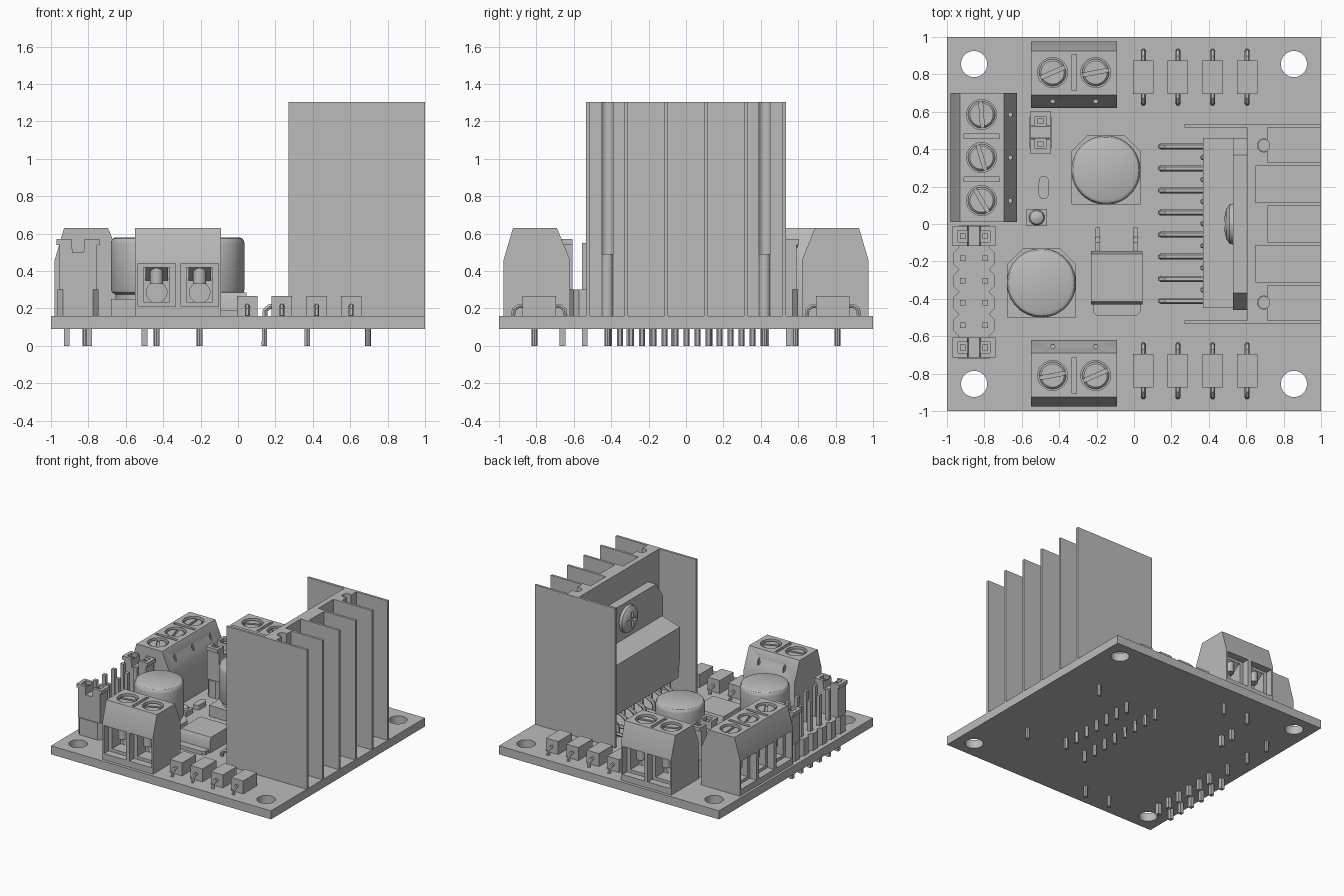
import bpy, bmesh, math
from mathutils import Matrix, Vector

if "Cube" in bpy.data.objects:
    bpy.data.objects.remove(bpy.data.objects["Cube"])

grey = bpy.data.materials.new("plain grey")
grey.use_nodes = True
grey.diffuse_color = (0.5, 0.5, 0.5, 1)
grey.node_tree.nodes["Principled BSDF"].inputs["Base Color"].default_value = (0.5, 0.5, 0.5, 1)

parts = []
BOARD = 0.16


def finish(name, bm):
    bmesh.ops.recalc_face_normals(bm, faces=bm.faces)
    me = bpy.data.meshes.new(name)
    bm.to_mesh(me)
    bm.free()
    me.materials.append(grey)
    ob = bpy.data.objects.new(name, me)
    bpy.context.collection.objects.link(ob)
    parts.append(ob)
    return ob


def prism(name, outline, lo, hi, axis="z"):
    """Extrude an outline: xy along z, xz along y, or yz along x."""
    place = {"z": lambda a, b, c: (a, b, c), "y": lambda a, b, c: (a, c, b),
             "x": lambda a, b, c: (c, a, b)}[axis]
    bm = bmesh.new()
    ends = [[bm.verts.new(place(a, b, c)) for a, b in outline] for c in (lo, hi)]
    for ring in ends:
        bm.faces.new(ring)
    n = len(outline)
    for i in range(n):
        j = (i + 1) % n
        bm.faces.new((ends[0][i], ends[0][j], ends[1][j], ends[1][i]))
    return finish(name, bm)


def box(name, x, y, z, sx, sy, top):
    """Box centred on x, y that spans z to top."""
    return prism(name, [(x - sx / 2, y - sy / 2), (x + sx / 2, y - sy / 2),
                        (x + sx / 2, y + sy / 2), (x - sx / 2, y + sy / 2)], z, top)


def disc(a, b, r, n=24):
    return [(a + r * math.cos(2 * math.pi * i / n), b + r * math.sin(2 * math.pi * i / n)) for i in range(n)]


def lathe(name, x, y, profile, n=40):
    """Stack of rings given as radius, height."""
    bm = bmesh.new()
    rings = [[bm.verts.new((a, b, z)) for a, b in disc(x, y, r, n)] for r, z in profile]
    bm.faces.new(rings[0])
    bm.faces.new(rings[-1])
    for lo, hi in zip(rings, rings[1:]):
        for i in range(n):
            j = (i + 1) % n
            bm.faces.new((lo[i], lo[j], hi[j], hi[i]))
    return finish(name, bm)


def cut(ob, cutters):
    for c in cutters:
        m = ob.modifiers.new("cut", "BOOLEAN")
        m.operation, m.solver, m.object = "DIFFERENCE", "EXACT", c
    bpy.context.view_layer.update()
    me = bpy.data.meshes.new_from_object(ob.evaluated_get(bpy.context.evaluated_depsgraph_get()))
    ob.modifiers.clear()
    ob.data = me
    for c in cutters:
        parts.remove(c)
        bpy.data.objects.remove(c)


def wire(name, points, r):
    """Round bent lead."""
    cu = bpy.data.curves.new(name, "CURVE")
    cu.dimensions, cu.bevel_depth, cu.bevel_resolution, cu.use_fill_caps = "3D", r, 1, True
    sp = cu.splines.new("POLY")
    sp.points.add(len(points) - 1)
    for p, co in zip(sp.points, points):
        p.co = (*co, 1)
    tmp = bpy.data.objects.new(name, cu)
    bpy.context.collection.objects.link(tmp)
    bpy.context.view_layer.update()
    me = bpy.data.meshes.new_from_object(tmp.evaluated_get(bpy.context.evaluated_depsgraph_get()))
    bpy.data.objects.remove(tmp)
    me.materials.clear()
    me.materials.append(grey)
    ob = bpy.data.objects.new(name, me)
    bpy.context.collection.objects.link(ob)
    parts.append(ob)


def terminal(x, y, angle, count):
    """Screw terminal block, wire openings facing its local -y."""
    first = len(parts)
    half = 0.23 * count / 2
    body = prism("terminal_body", [(-.18, BOARD), (-.18, .46), (-.13, .63), (.105, .63), (.175, .46), (.175, BOARD)],
                 -half, half, "x")
    slots = [(i - (count - 1) / 2) * .23 for i in range(count)]
    cutters = []
    for s in slots:
        cutters += [box("opening_cutter", s, -.16, .21, .2, .08, .44),
                    box("cavity_cutter", s, -.08, .235, .14, .14, .42),
                    prism("wire_cutter", disc(s, .285, .055), -.02, .06, "y"),
                    prism("well_cutter", disc(s, -.015, .08, 32), .58, .7),
                    prism("vent_cutter", disc(s, .14, .012, 10), .5, .7)]
    for a, b in zip(slots, slots[1:]):
        cutters.append(box("groove_cutter", (a + b) / 2, -.015, .6, .025, .19, .7))
    cut(body, cutters)
    for s in slots:
        head = lathe("terminal_screw", s, -.015, [(.072, .57), (.072, .61), (.062, .62)], 32)
        slot = box("slot_cutter", 0, 0, .6, .2, .02, .7)
        slot.data.transform(Matrix.Translation((s, -.015, 0)) @ Matrix.Rotation(.3 + s, 4, "Z"))
        cut(head, [slot])
        prism("clamp_plate", [(-.12, .42), (-.03, .35), (-.03, .42)], s - .06, s + .06, "x")
        prism("clamp_screw", disc(s, -.08, .035, 16), .33, .42)
        prism("terminal_pin", disc(s, -.015, .016, 8), 0, .12)
    m = Matrix.Translation((x, y, 0)) @ Matrix.Rotation(angle, 4, "Z")
    for ob in parts[first:]:
        ob.data.transform(m)


def jumper(x, y, angle):
    """Shorting cap over two pins that lie along its local x."""
    cap = prism("jumper_cap", [(-.1, .3), (.1, .3), (.1, .54), (.115, .54), (.115, .57), (.035, .57), (.03, .5),
                               (-.03, .5), (-.035, .57), (-.115, .57), (-.115, .54), (-.1, .54)], -.053, .053, "y")
    cut(cap, [box("well_cutter", s * .06, 0, .45, .052, .06, .7) for s in (-1, 1)])
    cap.data.transform(Matrix.Translation((x, y, 0)) @ Matrix.Rotation(angle, 4, "Z"))


def header_row(x, y, angle):
    base = prism("header_base", [(-.11, -.03), (-.08, -.06), (.08, -.06), (.11, -.03),
                                 (.11, .03), (.08, .06), (-.08, .06), (-.11, .03)], BOARD, .3)
    pins = [box("header_pin", s * .06, 0, 0, .03, .03, .55) for s in (-1, 1)]
    for ob in [base] + pins:
        ob.data.transform(Matrix.Translation((x, y, 0)) @ Matrix.Rotation(angle, 4, "Z"))


# Circuit board with mounting holes
board = box("circuit_board", 0, 0, .09, 2, 2, BOARD)
cut(board, [prism("hole_cutter", disc(sx * .855, sy * .855, .07, 32), 0, .3) for sx in (-1, 1) for sy in (-1, 1)])

# Screw terminals
terminal(-.32, -.795, 0, 2)
terminal(-.32, .795, math.pi, 2)
terminal(-.8, .355, -math.pi / 2, 3)

# Pin headers and jumpers
for i in range(6):
    header_row(-.855, -.065 - i * .119, 0)
for y in (-.065, -.66):
    jumper(-.855, y, 0)
header_row(-.5, .49, math.pi / 2)
jumper(-.5, .49, math.pi / 2)

# Finned heat sink
side = [(.27, .535), (1, .535), (1, .515), (.715, .515), (.715, .33), (1, .33), (1, .31),
        (.65, .31), (.65, .115), (1, .115), (1, .095), (.715, .095)]
inner = [(.27, -.515), (.605, -.515), (.605, .515), (.27, .515)]
sink = prism("heat_sink", side + [(x, -y) for x, y in reversed(side)] + inner, BOARD, 1.305)
cut(sink, [prism("channel_cutter", disc(.695, s * .42, .035), .1, 1.4) for s in (-1, 1)])
for s in (-1, 1):
    prism("heat_sink_post", disc(.695, s * .42, .033, 20), BOARD, .49)
    prism("heat_sink_pin", disc(.695, s * .42, .016, 8), 0, BOARD)

# Driver chip bolted to the heat sink
prism("chip_tab", [(-.46, .33), (.46, .33), (.46, .96), (.37, 1.09), (-.37, 1.09), (-.46, .96)], .53, .605, "x")
prism("chip_body", [(.385, .33), (.53, .33), (.53, .80), (.37, .75), (.37, .5)], -.45, .46, "y")
bolt = lathe("chip_bolt", 0, 0, [(.11, 0), (.105, .02), (.08, .037), (.045, .045)], 32)
cut(bolt, [box("cross_cutter", 0, 0, .025, a, b, .1) for a, b in ((.13, .025), (.025, .13))])
bolt.data.transform(Matrix.Translation((.53, 0, .95)) @ Matrix.Rotation(-math.pi / 2, 4, "Y"))
for i in range(15):
    y = .415 - i * .059
    if i % 2 == 0:
        wire("chip_lead", [(.45, y, .36), (.44, y, .24), (.42, y, .215), (.17, y, .21), (.145, y, .19), (.14, y, 0)], .016)
    else:
        wire("chip_lead", [(.45, y, .36), (.44, y, .29), (.38, y, .26), (.37, y, .23), (.37, y, 0)], .016)

# Round capacitors on their plinths
for x, y in ((-.15, .288), (-.495, -.315)):
    prism("capacitor_plinth", [(x - .185, y - .185), (x + .185, y - .185), (x + .185, y + .1), (x + .1, y + .185),
                               (x - .1, y + .185), (x - .185, y + .1)], BOARD, .25)
    lathe("capacitor_can", x, y, [(.16, .25), (.16, .275), (.178, .285), (.185, .3), (.185, .545),
                                  (.182, .56), (.174, .573), (.16, .58)], 48)

# Diodes along both edges
for x in (.05, .235, .42, .605):
    for s in (-1, 1):
        y = s * .785
        box("diode_body", x, y, BOARD, .11, .18, .267)
        wire("diode_lead", [(x, y - .14, BOARD), (x, y - .135, .195), (x, y - .11, .213),
                            (x, y + .11, .213), (x, y + .135, .195), (x, y + .14, BOARD)], .013)

# Voltage regulator
prism("regulator_body", [(-.43, BOARD), (-.43, .25), (-.415, .285), (-.16, .285), (-.145, .23), (-.145, BOARD)],
      -.23, .045, "x")
prism("regulator_tab", [(-.22, -.4), (.035, -.4), (.035, -.47), (.015, -.49), (-.2, -.49), (-.22, -.47)], BOARD, .19)
for x in (-.195, .01):
    prism("regulator_lead", [(-.15, .22), (-.1, .22), (-.07, .18), (-.02, .18), (-.02, BOARD), (-.08, BOARD),
                             (-.11, .2), (-.15, .2)], x - .012, x + .012, "x")

# Indicator light and small resonator
box("indicator_base", -.52, .035, BOARD, .11, .09, .2)
lathe("indicator_lens", -.52, .035, [(.042, .2), (.036, .215), (.018, .225)], 24)
pill = [(a, b + (.035 if i < 12 else -.035)) for i, (a, b) in enumerate(disc(-.483, .195, .027))]
prism("resonator", pill, BOARD, .2)

# Smooth the round sides, keep edges sharp
for ob in parts:
    ob.data.shade_smooth()
    ob.data.set_sharp_from_angle(angle=math.radians(30))
